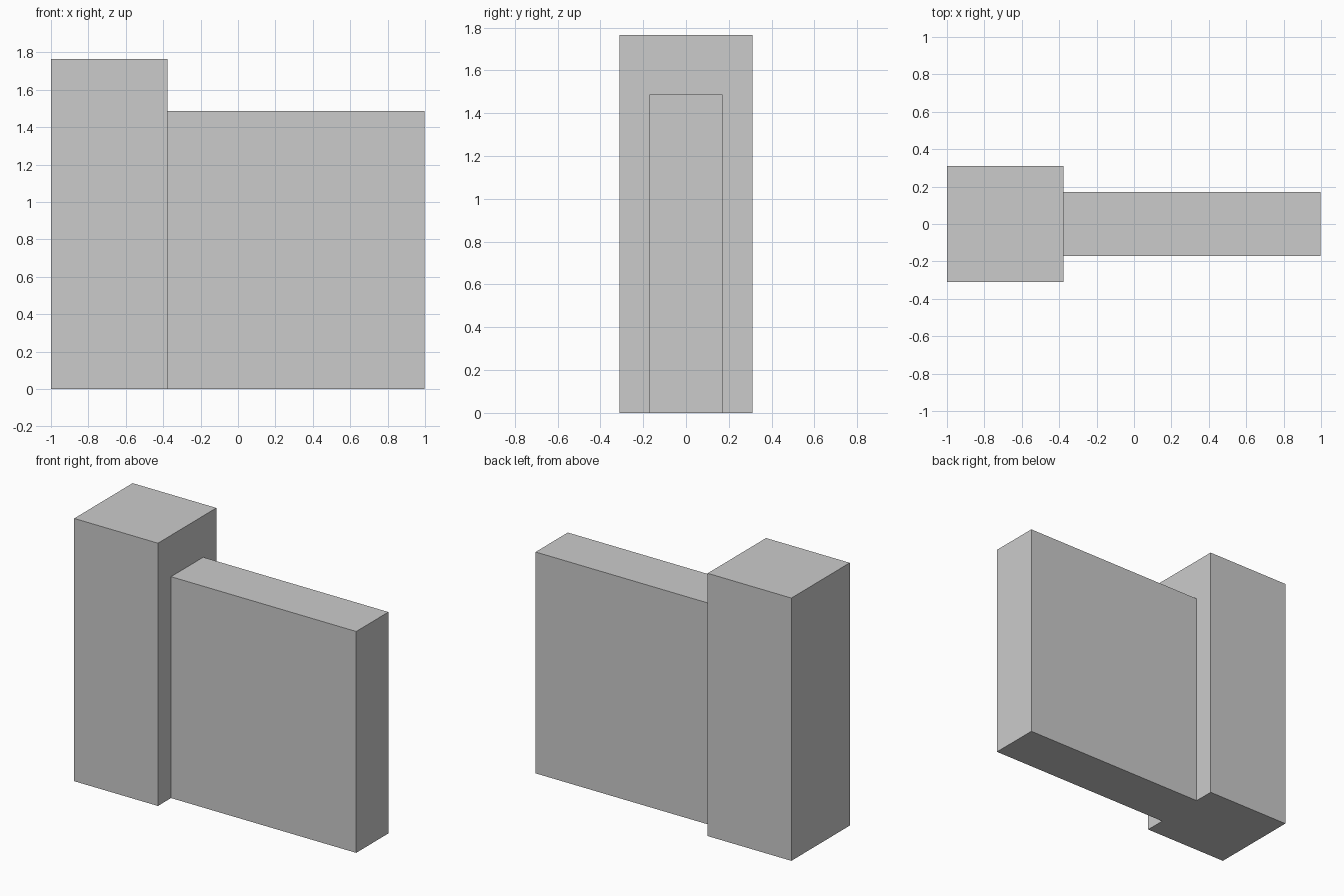
import bpy

if "Cube" in bpy.data.objects:
    bpy.data.objects.remove(bpy.data.objects["Cube"])


def box(name, x0, x1, depth, height):
    """Box standing on z = 0 and centred on y = 0."""
    bpy.ops.mesh.primitive_cube_add(size=1, location=((x0 + x1) / 2, 0, height / 2))
    obj = bpy.context.object
    obj.name = obj.data.name = name
    obj.scale = (x1 - x0, depth, height)
    bpy.ops.object.transform_apply(location=True, rotation=False, scale=True)
    return obj


# Low wall, running a little way into the pillar
wall = box("wall", -0.6, 0.998, 0.342, 1.487)

# Square end pillar
pillar = box("wall_with_end_pillar", -1.0, -0.378, 0.62, 1.765)

# Fuse both into one solid with a shared base
union = pillar.modifiers.new("join_wall", 'BOOLEAN')
union.operation = 'UNION'
union.solver = 'EXACT'
union.object = wall
bpy.ops.object.modifier_apply(modifier=union.name)
bpy.data.objects.remove(wall, do_unlink=True)
